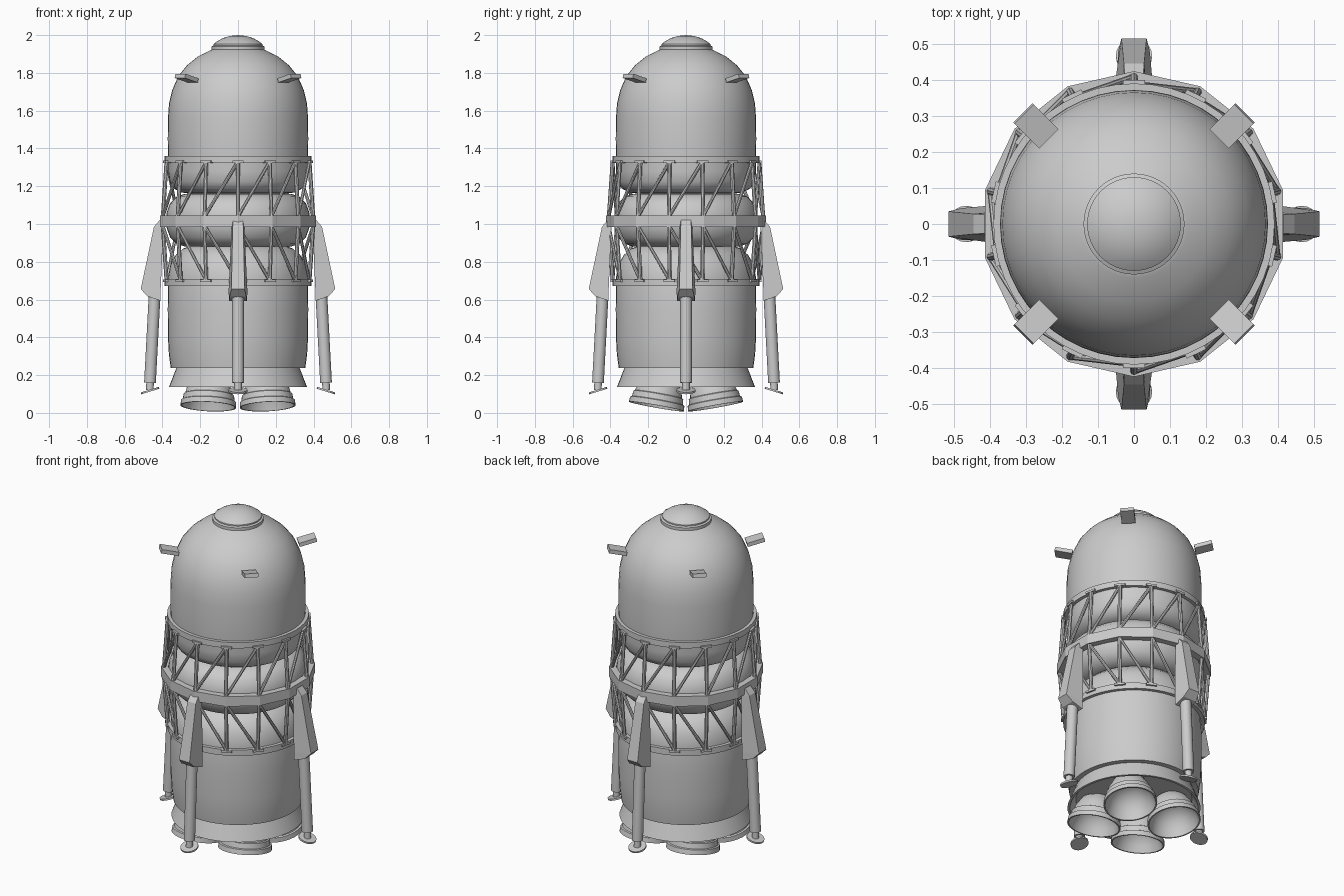
import bpy, bmesh, math
from mathutils import Vector, Matrix

if "Cube" in bpy.data.objects:
    bpy.data.objects.remove(bpy.data.objects["Cube"])

grey = bpy.data.materials.new("light_grey")
grey.diffuse_color = (0.6, 0.6, 0.6, 1)
grey.use_nodes = True
grey.node_tree.nodes["Principled BSDF"].inputs["Base Color"].default_value = grey.diffuse_color


def finish(name, bm, smooth=None):
    bmesh.ops.remove_doubles(bm, verts=bm.verts, dist=1e-5)
    bmesh.ops.recalc_face_normals(bm, faces=bm.faces)
    me = bpy.data.meshes.new(name)
    bm.to_mesh(me)
    bm.free()
    me.materials.append(grey)
    ob = bpy.data.objects.new(name, me)
    bpy.context.collection.objects.link(ob)
    if smooth:
        bpy.ops.object.select_all(action='DESELECT')
        ob.select_set(True)
        bpy.context.view_layer.objects.active = ob
        bpy.ops.object.shade_smooth_by_angle(angle=math.radians(smooth))
    return ob


def add_lathe(bm, prof, n=32, closed=False, mat=Matrix(), phase=0.0):
    """Revolve (radius, height) points round z."""
    rings = []
    for r, z in prof:
        rings.append([bm.verts.new(mat @ Vector((r * math.cos(phase + math.tau * i / n),
                                                 r * math.sin(phase + math.tau * i / n), z)))
                      for i in range(n)] if r > 0 else [bm.verts.new(mat @ Vector((0, 0, z)))])
    pairs = list(zip(rings, rings[1:])) + ([(rings[-1], rings[0])] if closed else [])
    for a, b in pairs:
        if len(a) == 1 and len(b) == 1:
            continue
        for i in range(n):
            j = (i + 1) % n
            quad = [a[i % len(a)], a[j % len(a)], b[j % len(b)], b[i % len(b)]]
            bm.faces.new(list(dict.fromkeys(quad)))


def lathe(name, prof, smooth=30, **kw):
    bm = bmesh.new()
    add_lathe(bm, prof, **kw)
    return finish(name, bm, smooth)


def add_rod(bm, a, b, r, n=8):
    a, b = Vector(a), Vector(b)
    d = b - a
    m = Matrix.Translation(a) @ d.to_track_quat('Z', 'Y').to_matrix().to_4x4()
    add_lathe(bm, [(0, 0), (r, 0), (r, d.length), (0, d.length)], n=n, mat=m)


def add_box(bm, mat, size):
    bmesh.ops.create_cube(bm, size=1, matrix=mat @ Matrix.Diagonal((*size, 1)))


# Tanks and hull
lathe("upper_capsule", [(0, 1.16), (.25, 1.16), (.30, 1.167), (.34, 1.188), (.362, 1.225), (.37, 1.28),
                        (.372, 1.45), (.371, 1.56), (.365, 1.64), (.348, 1.71), (.315, 1.785),
                        (.27, 1.84), (.215, 1.885), (.15, 1.918), (.13, 1.927), (0, 1.93)], n=48, smooth=40)
lathe("nose_cap", [(0, 1.92), (.14, 1.92), (.14, 1.94), (.13, 1.945), (.13, 1.953), (.11, 1.968),
                   (.08, 1.984), (.045, 1.995), (0, 2.0)], n=48)
lathe("middle_tank", [(0, 1.16), (.28, 1.16), (.325, 1.145), (.36, 1.11), (.378, 1.06), (.382, 1.02),
                      (.378, .98), (.36, .93), (.325, .895), (.28, .88), (0, .88)], n=48, smooth=40)
lathe("lower_tank", [(0, .885), (.25, .885), (.29, .87), (.33, .835), (.358, .785), (.37, .72), (.372, .55),
                     (.371, .40), (.366, .31), (.356, .237), (0, .237)], n=48, smooth=40)
lathe("engine_skirt", [(0, .24), (.325, .24), (.366, .137), (.352, .137), (.32, .19), (0, .19)], n=48)

# Ring frames
for name, z0, z1 in (("upper_ring", 1.325, 1.36), ("lower_ring", .672, .708)):
    lathe(name, [(.365, z0), (.39, z0), (.39, z1), (.365, z1)], n=48, closed=True)
N = 14
PH = math.pi / 2
lathe("middle_ring", [(.385, .985), (.424, .985), (.424, 1.045), (.385, 1.045)],
      n=N, closed=True, phase=PH, smooth=None)


def pol(r, a, z):
    return Vector((r * math.cos(a), r * math.sin(a), z))


# Truss: verticals, diagonals and small end plates
bm = bmesh.new()
for i in range(N):
    a = PH + math.tau * i / N
    b = a + math.tau / N
    for zm, ze in ((1.04, 1.33), (.99, .70)):
        add_rod(bm, pol(.408, a, zm), pol(.388, a, ze), .011)
        add_rod(bm, pol(.408, a, zm), pol(.388, b, ze), .009)
        add_box(bm, Matrix.Translation(pol(.385, a, ze)) @ Matrix.Rotation(a, 4, 'Z'), (.03, .06, .012))
finish("truss", bm, 40)

# Landing legs
for k, side in enumerate(("right", "back", "left", "front")):
    R = Matrix.Rotation(k * math.pi / 2, 4, 'Z')
    # housing rings: inner r, inner z, inner half width, outer r, outer z, outer half width
    bm = bmesh.new()
    rings = []
    for ri, zi, wi, ro, zo, wo in ((.395, 1.025, .03, .415, 1.02, .026), (.395, .98, .034, .445, .985, .028),
                                   (.41, .64, .05, .515, .655, .035), (.41, .593, .047, .478, .617, .044)):
        rings.append([bm.verts.new(R @ Vector(p)) for p in
                      ((ri, -wi, zi), (ro, -wo, zo), (ro, wo, zo), (ri, wi, zi))])
    for p, q in zip(rings, rings[1:]):
        for i in range(4):
            j = (i + 1) % 4
            bm.faces.new((p[i], p[j], q[j], q[i]))
    bm.faces.new(rings[0])
    bm.faces.new(rings[-1])
    finish(side + "_leg_housing", bm)
    bm = bmesh.new()
    add_rod(bm, R @ Vector((.44, 0, .65)), R @ Vector((.466, 0, .16)), .031, 20)
    add_rod(bm, R @ Vector((.465, 0, .17)), R @ Vector((.467, 0, .12)), .02, 16)
    finish(side + "_leg_strut", bm, 30)
    tilt = R @ Matrix.Translation((.466, 0, .118)) @ Matrix.Rotation(math.radians(17), 4, 'Y')
    lathe(side + "_foot_pad", [(0, -.005), (.05, -.005), (.05, .005), (0, .005)], n=24, mat=tilt)

# Engine bells, tilted outwards
BELL = [(.148, 0), (.146, .028), (.137, .032), (.134, .062), (.126, .066), (.118, .10), (.09, .15), (.05, .18),
        (0, .18), (0, .14), (.07, .12), (.11, .08), (.128, .04), (.14, 0)]
for sx in (-1, 1):
    for sy in (-1, 1):
        up = Vector((-sx * .05, -sy * .176, 1))
        m = Matrix.Translation((sx * .157, sy * .157, .034)) @ up.to_track_quat('Z', 'Y').to_matrix().to_4x4()
        lathe(("front" if sy < 0 else "back") + ("_left" if sx < 0 else "_right") + "_engine_bell",
              BELL, n=40, closed=True, mat=m)

# Thruster pods on the dome
for k in range(4):
    bm = bmesh.new()
    m = (Matrix.Rotation(math.pi / 4 + k * math.pi / 2, 4, 'Z') @ Matrix.Translation((.385, 0, 1.772))
         @ Matrix.Rotation(math.radians(-14), 4, 'Y'))
    add_box(bm, m, (.10, .076, .023))
    finish("thruster_pod_%d" % (k + 1), bm)
